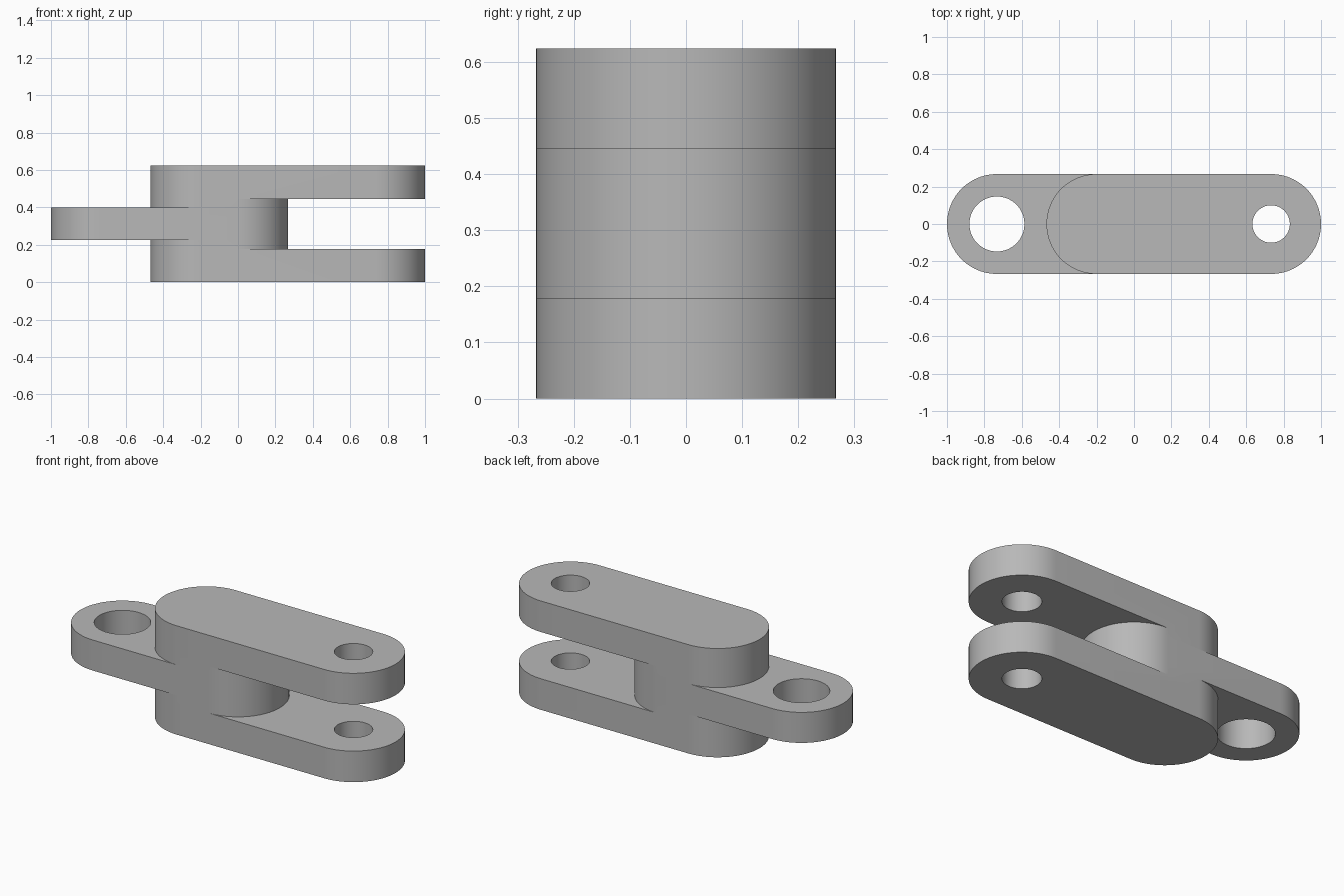
import bpy, bmesh, math

cube = bpy.data.objects.get("Cube")
if cube:
    bpy.data.objects.remove(cube, do_unlink=True)

R = 0.267                      # rounded end radius, shared by every layer
BACK, FRONT, MID, TONGUE = -0.201, 0.733, 0.0, -0.733
SEG = 48

steel = bpy.data.materials.new("plain_grey")
steel.use_nodes = True
grey = (0.48, 0.48, 0.48, 1)
steel.diffuse_color = grey
steel.node_tree.nodes["Principled BSDF"].inputs["Base Color"].default_value = grey


def slot(name, x0, x1, radius, z0, z1):
    """Vertical prism with rounded ends centred on x0 and x1."""
    bm = bmesh.new()
    ring = []
    for cx, start in ((x1, -math.pi / 2), (x0, math.pi / 2)):
        for i in range(SEG + 1):
            if x0 == x1 and i == SEG:
                continue
            a = start + math.pi * i / SEG
            ring.append(bm.verts.new((cx + radius * math.cos(a), radius * math.sin(a), z0)))
    base = bm.faces.new(ring)
    top = bmesh.ops.extrude_face_region(bm, geom=[base])["geom"]
    bmesh.ops.translate(bm, vec=(0, 0, z1 - z0),
                        verts=[g for g in top if isinstance(g, bmesh.types.BMVert)])
    bmesh.ops.recalc_face_normals(bm, faces=bm.faces)
    mesh = bpy.data.meshes.new(name)
    bm.to_mesh(mesh)
    bm.free()
    mesh.materials.append(steel)
    obj = bpy.data.objects.new(name, mesh)
    bpy.context.collection.objects.link(obj)
    return obj


def combine(target, tool, operation):
    """Apply a boolean and discard the helper."""
    mod = target.modifiers.new(operation, "BOOLEAN")
    mod.operation, mod.object, mod.solver = operation, tool, "EXACT"
    bpy.context.view_layer.objects.active = target
    bpy.ops.object.modifier_apply(modifier=mod.name)
    bpy.data.objects.remove(tool, do_unlink=True)


# Stacked layers: fork arm, hub, tongue, hub, fork arm
link = slot("clevis_link", BACK, FRONT, R, 0, 0.178)
for name, x0, x1, z0, z1 in (
        ("lower_hub", BACK, MID, 0.178, 0.225),
        ("tongue", TONGUE, MID, 0.225, 0.4),
        ("upper_hub", BACK, MID, 0.4, 0.446),
        ("upper_arm", BACK, FRONT, 0.446, 0.624)):
    combine(link, slot(name, x0, x1, R, z0, z1), "UNION")

# Pin holes through the tongue and both fork arms
for name, x, radius in (("tongue_hole", TONGUE, 0.147), ("fork_hole", FRONT, 0.1)):
    combine(link, slot(name, x, x, radius, -0.1, 0.8), "DIFFERENCE")

# Smooth curved walls, crisp rims
bpy.ops.object.select_all(action="DESELECT")
link.select_set(True)
bpy.context.view_layer.objects.active = link
bpy.ops.object.shade_smooth_by_angle(angle=math.radians(30))
